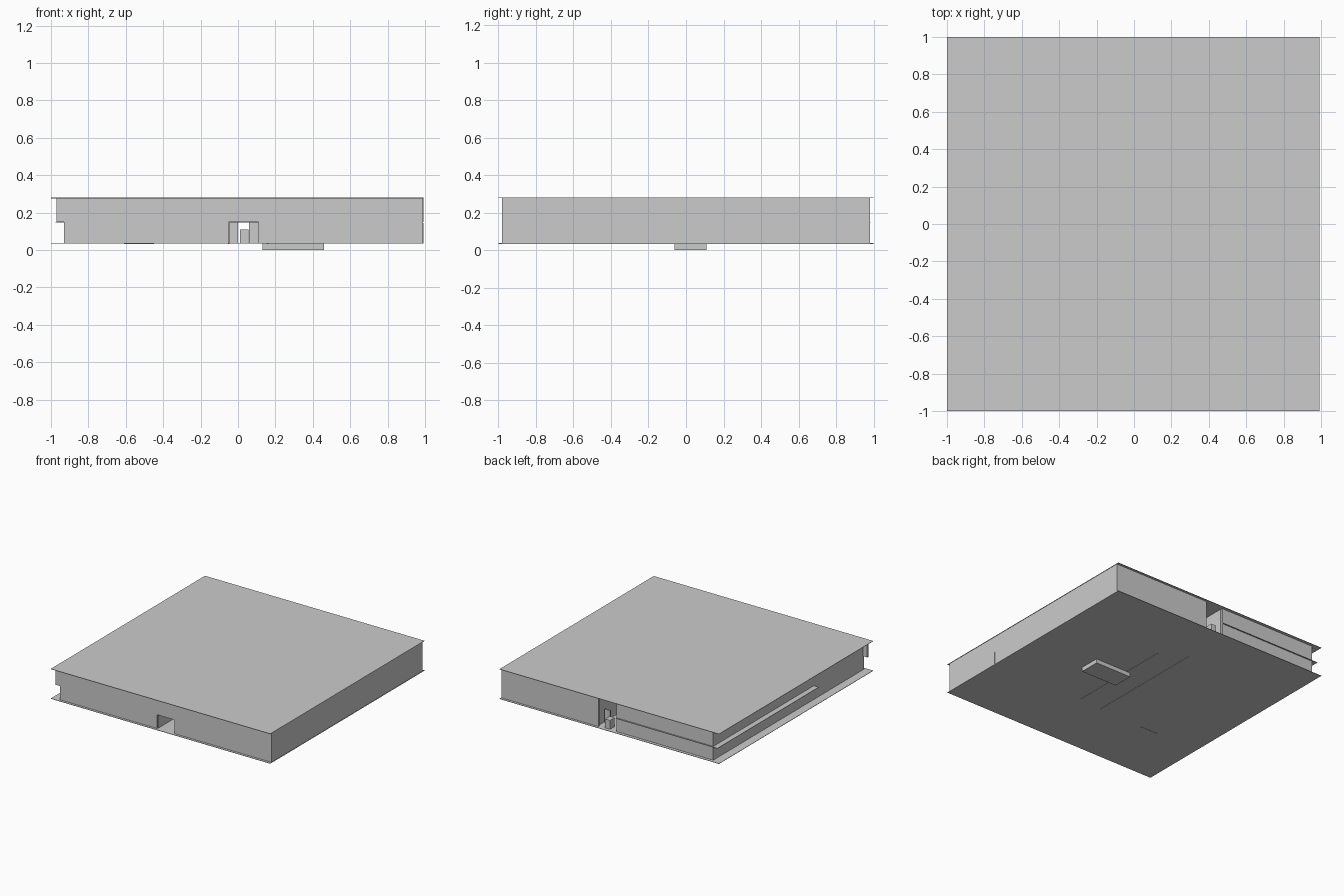
import bpy

if "Cube" in bpy.data.objects:
    bpy.data.objects.remove(bpy.data.objects["Cube"])

FLOOR, MID, ROOF = 0.037, 0.15, 0.28


def box(name, x0, x1, y0, y1, z0, z1):
    bpy.ops.mesh.primitive_cube_add(size=1, location=((x0 + x1) / 2, (y0 + y1) / 2, (z0 + z1) / 2))
    ob = bpy.context.object
    ob.name = name
    ob.scale = (x1 - x0, y1 - y0, z1 - z0)
    return ob


def sheet(name, x0, x1, y0, y1, z):
    # very thin horizontal panel whose top lies at z
    return box(name, x0, x1, y0, y1, z - 0.003, z)


# roof and floor panels, with the shallow pit under the floor
sheet("roof", -1, 0.993, -1, 1, ROOF)
sheet("floor", -1, 0.993, -1, 1, FLOOR)
box("floor_pit", 0.13, 0.46, -0.06, 0.11, 0, FLOOR - 0.001)

# middle floor, with the left ledge sticking out of the wall
sheet("mid_floor_left", -0.975, -0.05, -0.33, 0.985, MID)
sheet("mid_floor_left_front", -0.93, -0.05, -0.97, -0.33, MID)
sheet("mid_floor_right", 0.12, 0.985, -0.97, 0.975, MID)
sheet("mid_floor_corridor", -0.05, 0.12, -0.97, 0.6, MID)

# front wall: upper band, and lower halves beside the entrance
box("front_wall_upper", -0.97, 0.99, -0.98, -0.965, MID, ROOF - 0.001)
box("front_wall_lower_left", -0.93, -0.05, -0.98, -0.965, FLOOR, MID)
box("front_wall_lower_right", 0.11, 0.99, -0.98, -0.965, FLOOR, MID)

# side walls
box("right_wall", 0.975, 0.99, -0.98, 0.98, FLOOR, ROOF - 0.001)
box("left_wall", -0.93, -0.915, -0.97, 0.975, FLOOR, ROOF - 0.001)

# back wall, open at the corridor
box("back_wall_right", 0.11, 0.99, 0.965, 0.98, FLOOR, ROOF - 0.001)
box("back_wall_left", -0.93, -0.05, 0.96, 0.975, FLOOR, ROOF - 0.001)

# corridor walls and rooms
for name, x in (("corridor_wall_left", -0.055), ("corridor_wall_right", 0.12)):
    box(name, x, x + 0.01, -0.965, 0.96, FLOOR, ROOF - 0.004)
for name, x0, x1 in (("lower_cross_wall_left", -0.915, -0.055), ("lower_cross_wall_right", 0.13, 0.991)):
    box(name, x0, x1, -0.46, -0.45, FLOOR, MID - 0.004)
box("upper_cross_wall", 0.1, 0.991, -0.305, -0.295, MID, ROOF - 0.004)

# door leaf, jamb and post in the rear opening
box("rear_door_leaf", 0.06, 0.11, 0.89, 0.9, FLOOR, MID)
box("rear_door_jamb", -0.045, 0.0, 0.8, 0.81, FLOOR, MID)
box("rear_post", 0.01, 0.055, 0.91, 0.97, FLOOR, 0.11)

# wall feet showing slightly under the floor
box("wall_foot_left", -0.054, -0.046, -0.45, 0.58, 0.032, FLOOR)
box("wall_foot_right", 0.156, 0.164, -0.43, 0.47, 0.032, FLOOR)
box("wall_foot_cross", -0.61, -0.45, -0.464, -0.456, 0.032, FLOOR)
